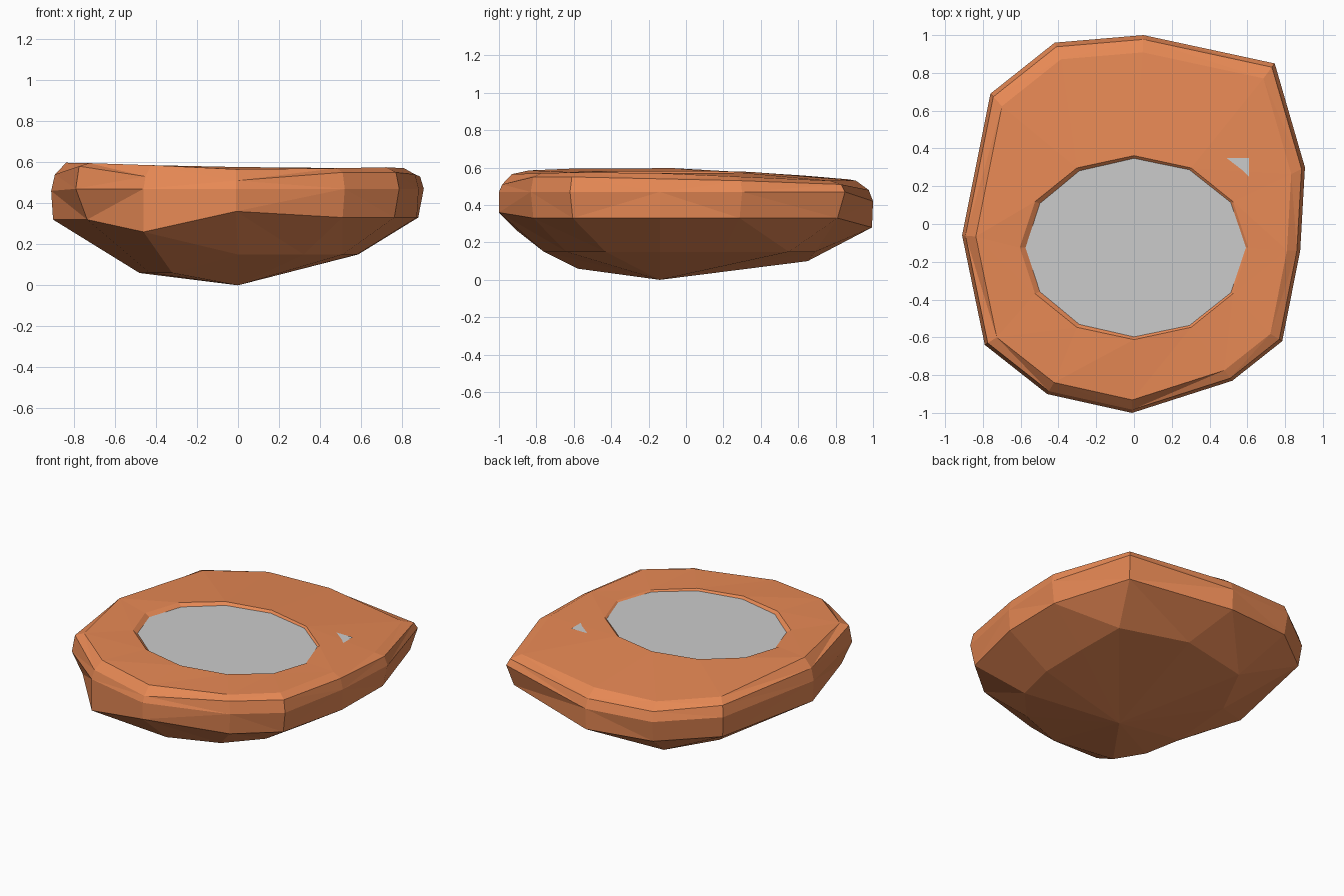
import bpy
import bmesh
import math
from mathutils import Vector

if "Cube" in bpy.data.objects:
    bpy.data.objects.remove(bpy.data.objects["Cube"])

N = 12
CENTRE = Vector((0, -0.14))

clay = bpy.data.materials.new("clay")
clay.diffuse_color = (0.80, 0.25, 0.09, 1)
clay.use_nodes = True
clay.node_tree.nodes["Principled BSDF"].inputs["Base Color"].default_value = clay.diffuse_color

# widest outline of the bowl, counter-clockwise from the right
OUTLINE = [(.88, -.14), (.905, .30), (.745, .85), (.05, 1.0), (-.42, .96), (-.76, .69),
           (-.91, -.06), (-.79, -.64), (-.46, -.90), (-.01, -1.0), (.52, -.83), (.785, -.62)]
# foot ring around the bottom point
FOOT = [(.58, -.14, .15), (.585, .20, .15), (.58, .55, .15), (.14, .69, .15),
        (-.29, .65, .10), (-.46, .30, .08), (-.48, -.14, .06), (-.43, -.40, .06),
        (-.32, -.58, .06), (0, -.76, .15), (.32, -.64, .15), (.51, -.43, .15)]
# lower side, shoulder and top edge: scale of the outline, heights
SIDE_S = [.99, .97, .96, .995, .98, .98, .99, .93, 1, 1, .98, .97]
SIDE_Z = [.33, .33, .33, .28, .30, .32, .32, .32, .26, .36, .33, .33]
BELT_Z = [.47, .47, .47, .42, .44, .46, .46, .47, .47, .47, .47, .47]
EDGE_Z = [.54, .53, .51, .48, .50, .53, .54, .58, .53, .51, .55, .55]
TOP_Z = [.57, .552, .53, .53, .537, .558, .597, .595, .585, .565, .57, .575]


def ring(bm, scales, heights):
    verts = []
    for p, s, z in zip(OUTLINE, scales, heights):
        q = CENTRE + (Vector(p) - CENTRE) * s
        verts.append(bm.verts.new((q.x, q.y, z)))
    return verts


def oval(bm, rx, ry, z):
    return [bm.verts.new((rx * math.cos(i * math.tau / N),
                          -.125 + ry * math.sin(i * math.tau / N),
                          z - .006 * math.cos(i * math.tau / N))) for i in range(N)]


# stone bowl: rings joined from the pointed foot up and into the hollow
bm = bmesh.new()
foot = bm.verts.new((0, -.14, 0))
rings = [[bm.verts.new(p) for p in FOOT], ring(bm, SIDE_S, SIDE_Z), ring(bm, [1] * N, BELT_Z),
         ring(bm, [.98] * N, EDGE_Z), ring(bm, [.92] * N, TOP_Z),
         oval(bm, .605, .487, .576), oval(bm, .55, .45, .54), oval(bm, .42, .34, .36)]
fan = []
for i in range(N):
    j = (i + 1) % N
    fan.append(bm.faces.new((foot, rings[0][j], rings[0][i])))
    for a, b in zip(rings, rings[1:]):
        bm.faces.new((a[i], a[j], b[j], b[i]))
bm.faces.new(rings[-1])
bmesh.ops.recalc_face_normals(bm, faces=bm.faces[:])
bmesh.ops.reverse_faces(bm, faces=fan)  # the underside fan faces inward
bmesh.ops.triangulate(bm, faces=bm.faces[:])
mesh = bpy.data.meshes.new("stone_bowl")
bm.to_mesh(mesh)
bm.free()
mesh.materials.append(clay)
bpy.context.collection.objects.link(bpy.data.objects.new("stone_bowl", mesh))

# flat water sheet; its corner just breaks the low side of the rim
bpy.ops.mesh.primitive_plane_add(size=1, location=(0, -.135, .562))
water = bpy.context.object
water.name = "water_surface"
water.scale = (1.22, .97, 1)
